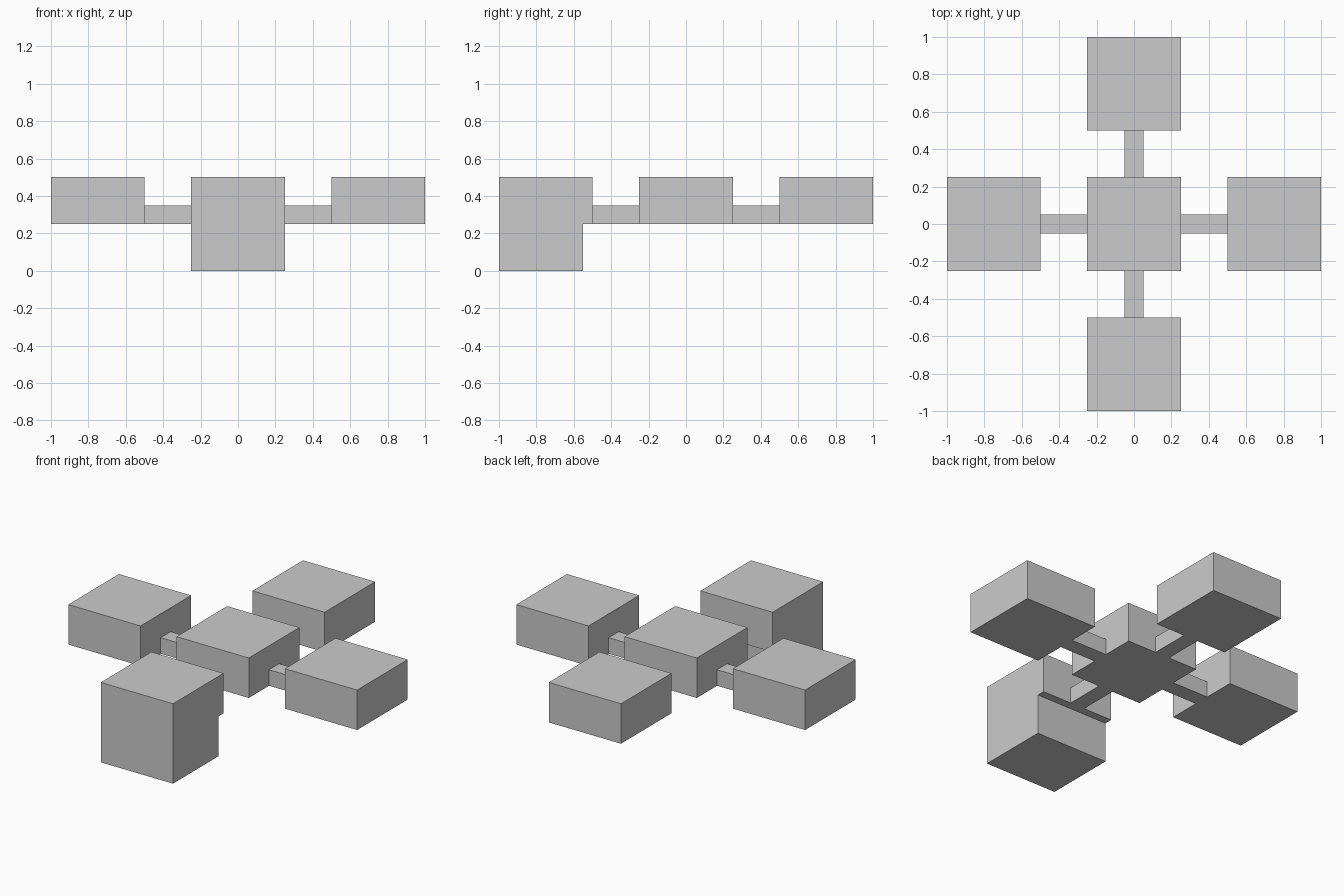
import bpy
import bmesh

if "Cube" in bpy.data.objects:
    bpy.data.objects.remove(bpy.data.objects["Cube"])


def prism(name, profile, x0, x1):
    """Extrude a (y, z) profile along x."""
    bm = bmesh.new()
    face = bm.faces.new([bm.verts.new((x0, y, z)) for y, z in profile])
    ext = bmesh.ops.extrude_face_region(bm, geom=[face])
    moved = [g for g in ext["geom"] if isinstance(g, bmesh.types.BMVert)]
    bmesh.ops.translate(bm, verts=moved, vec=(x1 - x0, 0, 0))
    bmesh.ops.recalc_face_normals(bm, faces=bm.faces)
    mesh = bpy.data.meshes.new(name)
    bm.to_mesh(mesh)
    bm.free()
    obj = bpy.data.objects.new(name, mesh)
    bpy.context.collection.objects.link(obj)
    return obj


def box(name, x, y, z):
    """Box from (min, max) ranges on each axis."""
    return prism(name, [(y[0], z[0]), (y[1], z[0]), (y[1], z[1]), (y[0], z[1])], *x)


MID, TOP, ARM_TOP = 0.25, 0.5, 0.35
HALF, ARM = (-0.25, 0.25), (-0.05, 0.05)
SLAB, BAR = (MID, TOP), (MID, ARM_TOP)

# Central block
box("center_block", HALF, HALF, SLAB)

# Left, right and back blocks
box("left_block", (-1, -0.5), HALF, SLAB)
box("right_block", (0.5, 1), HALF, SLAB)
box("back_block", HALF, (0.5, 1), SLAB)

# Tall front block with a step cut under its inner edge
prism("front_block", [(-1, 0), (-0.55, 0), (-0.55, MID), (-0.5, MID),
                      (-0.5, TOP), (-1, TOP)], *HALF)

# Thin arms joining the blocks to the centre
for name, span in (("left", (-0.5, -0.25)), ("right", (0.25, 0.5))):
    box(name + "_arm", span, ARM, BAR)
for name, span in (("front", (-0.5, -0.25)), ("back", (0.25, 0.5))):
    box(name + "_arm", ARM, span, BAR)
